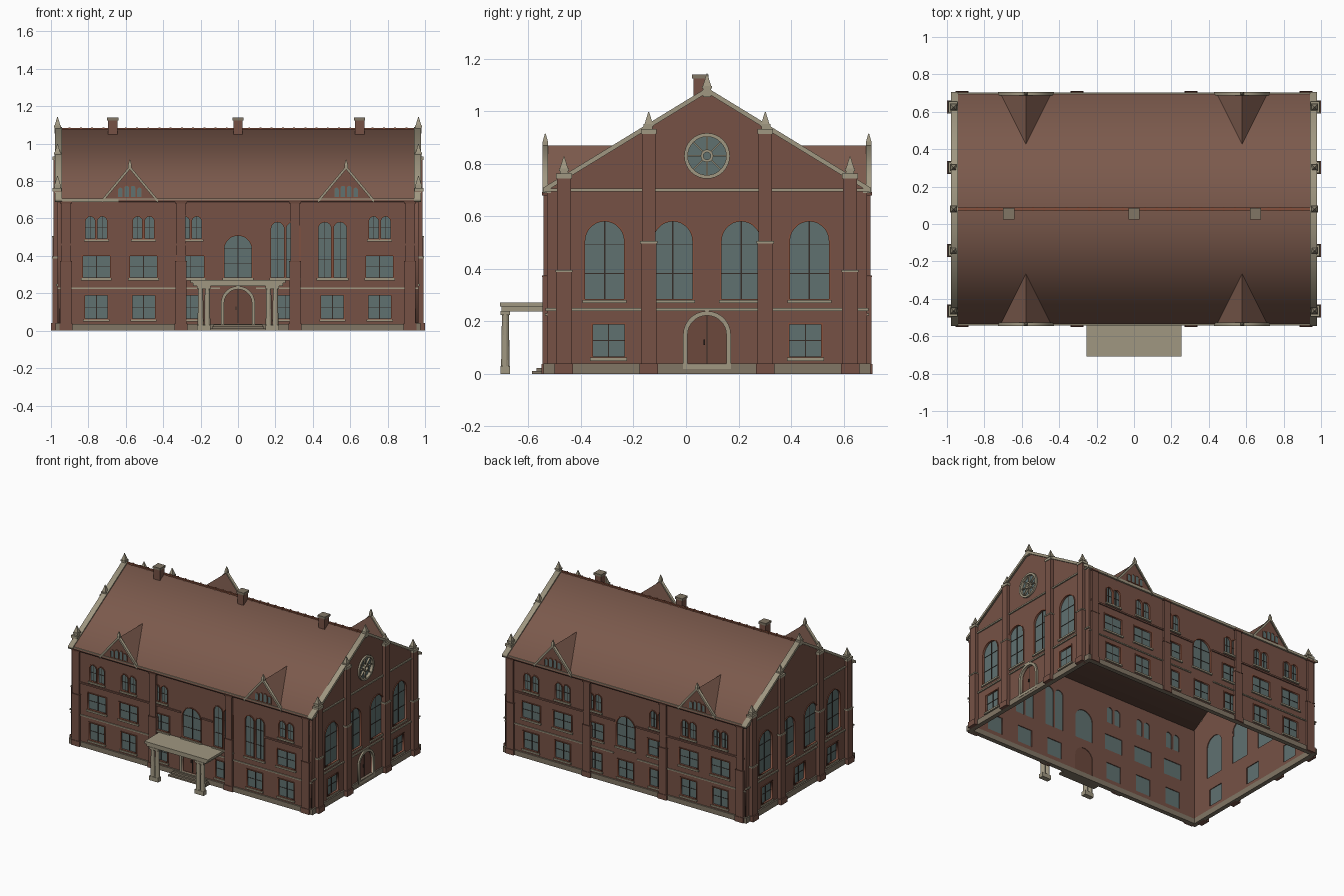
import bpy, bmesh
from math import pi, sin, cos
from mathutils import Matrix, Vector

cube = bpy.data.objects.get("Cube")
if cube:
    bpy.data.objects.remove(cube)


def material(name, r, g, b):
    m = bpy.data.materials.new(name)
    m.use_nodes = True
    m.diffuse_color = (r, g, b, 1)
    m.node_tree.nodes["Principled BSDF"].inputs["Base Color"].default_value = (r, g, b, 1)
    return m


BRICK = material("brick", .18, .083, .06)
ROOF = material("roof_tile", .2, .102, .073)
STONE = material("stone", .35, .31, .22)
GLASS = material("glass", .115, .165, .163)
TRIM = material("red_trim", .24, .08, .045)
DARK = material("dark_metal", .035, .025, .02)
DOOR = material("door_wood", .15, .065, .045)
PLINTH = material("plinth_stone", .22, .18, .13)

MID = .08                      # centre line of the building in y
FRONT, SIDE = .61, .965        # distance from centre to the walls
EAVE, RIDGE = .70, 1.08


def frame(angle, dist):
    """Wall frame: local x along the wall, y up, z outward."""
    return (Matrix.Translation((0, MID, 0)) @ Matrix.Rotation(angle, 4, 'Z')
            @ Matrix.Translation((0, -dist, 0)) @ Matrix.Rotation(pi / 2, 4, 'X'))


def add(name, mesh, mat):
    mesh.materials.clear()
    mesh.materials.append(mat)
    ob = bpy.data.objects.new(name, mesh)
    bpy.context.collection.objects.link(ob)
    return ob


def slab(name, loops, w0, w1, mat, M):
    """Extruded outlines; an outline inside another becomes a hole."""
    cu = bpy.data.curves.new(name, 'CURVE')
    cu.dimensions, cu.fill_mode, cu.extrude = '2D', 'BOTH', (w1 - w0) / 2
    for loop in loops:
        s = cu.splines.new('POLY')
        s.points.add(len(loop) - 1)
        for p, (u, v) in zip(s.points, loop):
            p.co = (u, v, 0, 1)
        s.use_cyclic_u = True
    tmp = bpy.data.objects.new(name, cu)
    bpy.context.collection.objects.link(tmp)
    dg = bpy.context.evaluated_depsgraph_get()
    mesh = bpy.data.meshes.new_from_object(tmp.evaluated_get(dg))
    bpy.data.objects.remove(tmp)
    mesh.transform(M @ Matrix.Translation((0, 0, (w0 + w1) / 2)))
    return add(name, mesh, mat)


def solid(name, parts, mat, M=Matrix()):
    """Boxes (6 limits) and cones (x, y, z0, z1, r0, r1, sides) in one object."""
    bm = bmesh.new()
    for p in parts:
        if len(p) == 6:
            a, b, c, d, e, f = p
            T = Matrix.Translation(((a + b) / 2, (c + d) / 2, (e + f) / 2))
            bmesh.ops.create_cube(bm, size=1, matrix=M @ T @ Matrix.Diagonal((b - a, d - c, f - e, 1)))
        else:
            x, y, z0, z1, r0, r1, n = p
            T = Matrix.Translation((x, y, (z0 + z1) / 2)) @ Matrix.Rotation(pi / n, 4, 'Z')
            bmesh.ops.create_cone(bm, cap_ends=True, segments=n, radius1=r0, radius2=r1,
                                  depth=z1 - z0, matrix=M @ T)
    mesh = bpy.data.meshes.new(name)
    bm.to_mesh(mesh)
    bm.free()
    return add(name, mesh, mat)


def rect(a, b, c, d):
    return [(a, c), (b, c), (b, d), (a, d)]


def circle(u, v, r, n=32):
    return [(u + r * cos(2 * pi * i / n), v + r * sin(2 * pi * i / n)) for i in range(n)]


def opening(u, hw, z0, z1, arched, grow=0):
    hw, z0, z1 = hw + grow, z0 - grow, z1 + grow
    if not arched:
        return rect(u - hw, u + hw, z0, z1)
    arc = [(u + hw * cos(pi * i / 14), z1 - hw + hw * sin(pi * i / 14)) for i in range(15)]
    return [(u - hw, z0), (u + hw, z0)] + arc


def chevron(u, half, base, apex, t):
    up = [(u - half, base), (u, apex), (u + half, base)]
    return up + [(a, b - t) for a, b in reversed(up)]


# Window types, each giving (centre, half width, bottom, top, arched)
def ground(u): return [(u, .06, .065, .188, False)]
def middle(u): return [(u, .072, .285, .4, False)]
def small_pair(u): return [(u + s * .032, .025, .492, .61, True) for s in (-1, 1)]
def tall_pair(u): return [(u + s * .041, .034, .285, .58, True) for s in (-1, 1)]
def tall_arch(u): return [(u, .074, .285, .58, True)]


def facade(name, M, outline, wins, door=False, rose=False):
    holes = [opening(*w) for w in wins]
    d = (0, .074, .036, .222, True)
    if door:
        holes.append(opening(*d))
        slab(name + "_door", [opening(*d, .004)], -.016, -.01, DOOR, M)
        slab(name + "_door_surround", [opening(*d, .017), opening(*d)], -.005, .012, STONE, M)
        solid(name + "_door_fittings", [(-.0015, .0015, .04, .22, -.011, -.008),
              (-.014, -.008, .11, .13, -.011, -.004)], DARK, M)
    if rose:
        c = (0, .83)
        holes.append(circle(*c, .078))
        slab(name + "_rose_glass", [circle(*c, .08)], -.014, -.01, GLASS, M)
        slab(name + "_rose_rings", [circle(*c, r) for r in (.087, .073, .024, .014)], -.009, .012, STONE, M)
        spokes = []
        for i in range(8):
            e, n = Vector((cos(i * pi / 4), sin(i * pi / 4))), Vector((-sin(i * pi / 4), cos(i * pi / 4)))
            spokes.append([tuple(Vector(c) + e * r + n * s) for r, s in
                           ((.02, -.003), (.076, -.003), (.076, .003), (.02, .003))])
        slab(name + "_rose_spokes", spokes, -.009, .004, STONE, M)
    slab(name + "_wall", [outline] + holes, -.02, 0, BRICK, M)
    slab(name + "_glass", [opening(*w, .003) for w in wins], -.014, -.01, GLASS, M)
    slab(name + "_window_trim", [opening(*w, g) for w in wins for g in (.006, 0)], -.004, .005, TRIM, M)
    bars, sills = [], []
    for u, hw, z0, z1, arched in wins:
        t = .0025 if hw > .05 else .0012
        bars.append((u - t, u + t, z0, z1, -.011, -.007))
        rows = (.33, .7) if z1 - z0 > .2 else (.5,)
        for k in rows:
            z = z0 + (z1 - z0) * k
            bars.append((u - hw, u + hw, z - .0015, z + .0015, -.011, -.0075))
        sills.append((u - hw - .01, u + hw + .01, z0 - .016, z0 - .004, -.002, .011))
    solid(name + "_glazing_bars", bars, DARK, M)
    solid(name + "_sills", sills, STONE, M)


# Long walls
COLS = [s * k * .2525 for k in (1, 2, 3) for s in (-1, 1)]
MF, MB = frame(0, FRONT), frame(pi, FRONT)
MR, ML = frame(pi / 2, SIDE), frame(-pi / 2, SIDE)
long_wall = rect(-.955, .955, .005, EAVE)
centre_arch = [(0, .073, .285, .508, True)]
front, back = list(centre_arch), centre_arch + ground(0)
for u in COLS:
    regular = ground(u) + middle(u) + small_pair(u)
    back += regular
    front += ground(u) + tall_pair(u) if 0 < u < .6 else regular
facade("front", MF, long_wall, front, door=True)
facade("back", MB, long_wall, back)

# Gable walls
gable = [(-FRONT, .005), (FRONT, .005), (FRONT, EAVE), (0, RIDGE - .005), (-FRONT, EAVE)]
side = [w for u in (-.39, -.13, .13, .39) for w in tall_arch(u)] + ground(-.375) + ground(.375)
facade("left_gable", MR, gable, side, door=True, rose=True)
facade("right_gable", ML, gable, side + ground(0))

# Long wall plinths, bands, eaves and pilasters
for name, M, spans in (("front", MF, [(-.95, -.085), (.085, .17), (.59, .95)]),
                       ("back", MB, [(-.95, -.085), (.085, .95)])):
    solid(name + "_plinth", [(-.975, .975, 0, .036, -.022, .01)], PLINTH, M)
    solid(name + "_upper_band", [(a, b, .455, .466, -.002, .008) for a, b in spans], BRICK, M)
    solid(name + "_lower_band", [(a, b, .222, .23, -.002, .007)
                                 for a, b in ((-.965, -.095), (.095, .965))], STONE, M)
    solid(name + "_eave", [(-.965, .965, .688, .706, -.015, .012)], STONE, M)
    post, cap = [], []
    for u in (-.92, -.305, .305, .92):
        post += [(u - .035, u + .035, 0, .038, -.01, .02), (u - .03, u + .03, .03, .37, -.01, .016),
                 (u - .025, u + .025, .36, .685, -.01, .013)]
        cap += [(u - .032, u + .032, .368, .374, -.01, .018), (u - .032, u + .032, .68, .692, -.01, .018)]
    solid(name + "_pilasters", post, BRICK, M)
    solid(name + "_pilaster_caps", cap, DOOR, M)

# Gable plinths, bands, copings, pilasters and finials
for name, M in (("left", MR), ("right", ML)):
    solid(name + "_plinth", [(-.622, .622, 0, .04, -.022, .01)], PLINTH, M)
    solid(name + "_bands", [(-.615, .615, z, z + .01, -.002, .009) for z in (.24, .695)], STONE, M)
    slab(name + "_coping", [chevron(0, .625, .708, 1.09, .02)], -.025, .014, STONE, M)
    post, cap = [], []
    for s in (-1, 1):
        for u, step, top in ((s * .222, .5, .92), (s * .545, .39, .75)):
            post += [(u - .035, u + .035, 0, .04, -.01, .035), (u - .03, u + .03, .03, step, -.01, .027),
                     (u - .026, u + .026, step - .01, top, -.018, .022)]
            cap += [(u - .033, u + .033, step - .003, step + .006, -.01, .03),
                    (u - .03, u + .03, top - .006, top + .012, -.022, .026)]
    solid(name + "_pilasters", post, BRICK, M)
    solid(name + "_pilaster_caps", cap, STONE, M)
    sx = SIDE if name == "left" else -SIDE
    fin = []
    for u, z in ((-.545, .76), (-.222, .93), (0, 1.075), (.222, .93), (.545, .76)):
        y = MID + u
        fin += [(sx - .015, sx + .015, y - .015, y + .015, z - .02, z + .015),
                (sx, y, z + .012, z + .022, .027, .027, 4), (sx, y, z + .022, z + .068, .022, .002, 4)]
    solid(name + "_finials", fin, STONE)

# Main roof with ridge tiles
slab("main_roof", [chevron(0, .622, .702, RIDGE, .015)], -2 * SIDE + .005, -.005, ROOF, MR)
solid("ridge_tiles", [(-.95, .95, MID - .007, MID + .007, RIDGE - .008, RIDGE + .004)] +
      [(x * .06 - .005, x * .06 + .005, MID - .01, MID + .01, RIDGE - .005, RIDGE + .007)
       for x in range(-15, 16)], TRIM)

# Chimneys
for i, x in enumerate((-.67, 0, .65)):
    solid(f"chimney_{i}", [(x - .025, x + .025, .028, .08, 1.02, 1.13)], BRICK)
    solid(f"chimney_cap_{i}", [(x - .03, x + .03, .023, .085, 1.124, 1.14)], PLINTH)

# Gabled dormers, two on each long side
for name, M in (("front", MF), ("back", MB)):
    for u in (-.578, .578):
        bm = bmesh.new()
        a, b, c, d = [bm.verts.new(M @ Vector(p)) for p in
                      ((u - .14, .7, .006), (u + .14, .7, .006), (u, .87, .006), (u, .87, -.275))]
        for f in ((a, b, c), (b, d, c), (a, c, d)):
            bm.faces.new(f)
        bm.faces.ensure_lookup_table()
        bm.faces[1].material_index = bm.faces[2].material_index = 1
        mesh = bpy.data.meshes.new("dormer")
        bm.to_mesh(mesh)
        bm.free()
        n = f"{name}_dormer_" + ("a" if u < 0 else "b")
        ob = add(n, mesh, BRICK)
        ob.data.materials.append(ROOF)
        for p, s in zip(ob.data.polygons, (0, 1, 1)):
            p.material_index = s
        slab(n + "_bargeboard", [chevron(u, .15, .702, .882, .02)], -.004, .016, STONE, M)
        lights = [(u + k * .034, .012, .716, .775 if abs(k) < 1 else .765, True) for k in (-1.5, -.5, .5, 1.5)]
        slab(n + "_lights", [opening(*w) for w in lights], .006, .01, GLASS, M)
        slab(n + "_light_trim", [opening(*w, g) for w in lights for g in (.003, 0)], .006, .012, TRIM, M)
        x, y, _ = M @ Vector((u, 0, .006))
        solid(n + "_finial", [(x, y, .868, .885, .014, .014, 4), (x, y, .885, .915, .014, .002, 4)], STONE)

# Entrance porch
solid("porch_roof", [(-.255, .255, -.708, -.53, .256, .272), (-.24, .24, -.703, -.53, .238, .258)], STONE)
cols = []
for x in (-.2, -.164, .164, .2):
    cols += [(x - .018, x + .018, -.706, -.67, 0, .03), (x, -.688, .03, .225, .0165, .0135, 16),
             (x - .018, x + .018, -.706, -.67, .224, .24)]
solid("porch_columns", cols, STONE)
solid("entrance_steps", [(-.15 + i * .01, .15 - i * .01, -.587 + i * .018, -.53, 0, .011 * (i + 1))
                         for i in range(3)], PLINTH)
